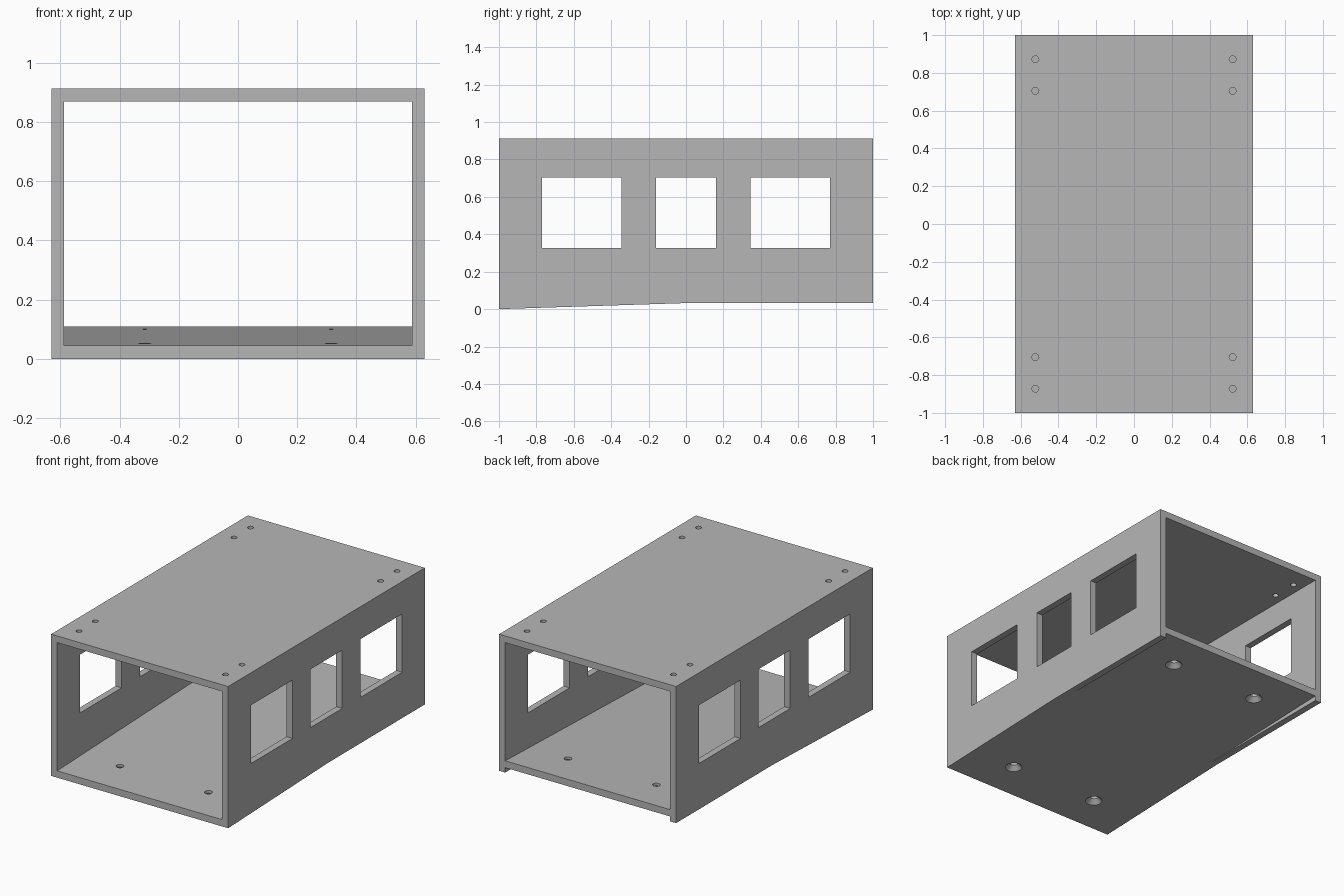
import bpy, bmesh, math

if "Cube" in bpy.data.objects:
    bpy.data.objects.remove(bpy.data.objects["Cube"])

W, T, H = 0.63, 0.043, 0.912      # half width, board thickness, height
FOOT = 0.033                      # height of the side walls' lower edge
SLOPE = 0.0322                    # floor rise per unit of depth

grey = bpy.data.materials.new("plain grey")
grey.diffuse_color = (0.47, 0.47, 0.47, 1)
grey.use_nodes = True
grey.node_tree.nodes["Principled BSDF"].inputs["Base Color"].default_value = grey.diffuse_color


def make_object(name, bm):
    bmesh.ops.recalc_face_normals(bm, faces=bm.faces)
    mesh = bpy.data.meshes.new(name)
    bm.to_mesh(mesh)
    bm.free()
    mesh.materials.append(grey)
    ob = bpy.data.objects.new(name, mesh)
    bpy.context.collection.objects.link(ob)
    return ob


def prism(name, profile, vector):
    """Extrude a closed outline along a vector."""
    bm = bmesh.new()
    face = bm.faces.new([bm.verts.new(p) for p in profile])
    ext = bmesh.ops.extrude_face_region(bm, geom=[face])
    bmesh.ops.translate(bm, vec=vector,
                        verts=[v for v in ext["geom"] if isinstance(v, bmesh.types.BMVert)])
    return make_object(name, bm)


def lathe(name, x, y, rings, sides=24):
    """Round solid on a vertical axis from (radius, height) rings."""
    bm = bmesh.new()
    loops = [[bm.verts.new((x + r * math.cos(2 * math.pi * i / sides),
                            y + r * math.sin(2 * math.pi * i / sides), z))
              for i in range(sides)] for r, z in rings]
    for a, b in zip(loops, loops[1:]):
        for i in range(sides):
            j = (i + 1) % sides
            bm.faces.new((a[i], a[j], b[j], b[i]))
    bm.faces.new(loops[0])
    bm.faces.new(loops[-1])
    return make_object(name, bm)


def combine(target, tool, operation):
    """Apply a boolean and discard the tool."""
    mod = target.modifiers.new("boolean", "BOOLEAN")
    mod.operation, mod.solver, mod.object = operation, "EXACT", tool
    deps = bpy.context.evaluated_depsgraph_get()
    mesh = bpy.data.meshes.new_from_object(target.evaluated_get(deps))
    target.modifiers.clear()
    target.data = mesh
    bpy.data.objects.remove(tool)


# Roof and side walls as one inverted channel
I = W - T
channel = [(-W, FOOT), (-W, H), (W, H), (W, FOOT), (I, FOOT), (I, H - T), (-I, H - T), (-I, FOOT)]
case = prism("case", [(x, -1, z) for x, z in channel], (0, 2, 0))

# Sloping floor across the full width
rise = 2 * SLOPE
floor = prism("floor", [(-W, -1, 0), (-W, 1, rise), (-W, 1, rise + T + 0.001), (-W, -1, T + 0.001)],
              (2 * W, 0, 0))
combine(case, floor, "UNION")

# Three windows cut through both side walls
for y0, y1 in ((-0.77, -0.345), (-0.16, 0.16), (0.345, 0.77)):
    window = prism("window_cutter", [(-1, y0, 0.328), (-1, y1, 0.328), (-1, y1, 0.703), (-1, y0, 0.703)],
                   (2, 0, 0))
    combine(case, window, "DIFFERENCE")

for sx in (-1, 1):
    # Small screw holes near the roof corners
    for y in (-0.872, -0.705, 0.705, 0.872):
        hole = lathe("roof_hole_cutter", sx * 0.522, y, [(0.018, 0.8), (0.018, 1.0)])
        combine(case, hole, "DIFFERENCE")
    # Countersunk holes in the floor, opening downwards
    for y in (-0.75, 0.75):
        z = SLOPE * (y + 1)
        hole = lathe("floor_hole_cutter", sx * 0.315, y,
                     [(0.06, z - 0.01), (0.05, z), (0.023, z + 0.027), (0.023, z + 0.1)])
        combine(case, hole, "DIFFERENCE")

# Smooth the hole walls, keep board edges sharp
bpy.context.view_layer.objects.active = case
case.select_set(True)
bpy.ops.object.shade_smooth_by_angle(angle=math.radians(30))
# The gentle floor slope stays flat
for p in case.data.polygons:
    if p.area > 0.02:
        p.use_smooth = False
